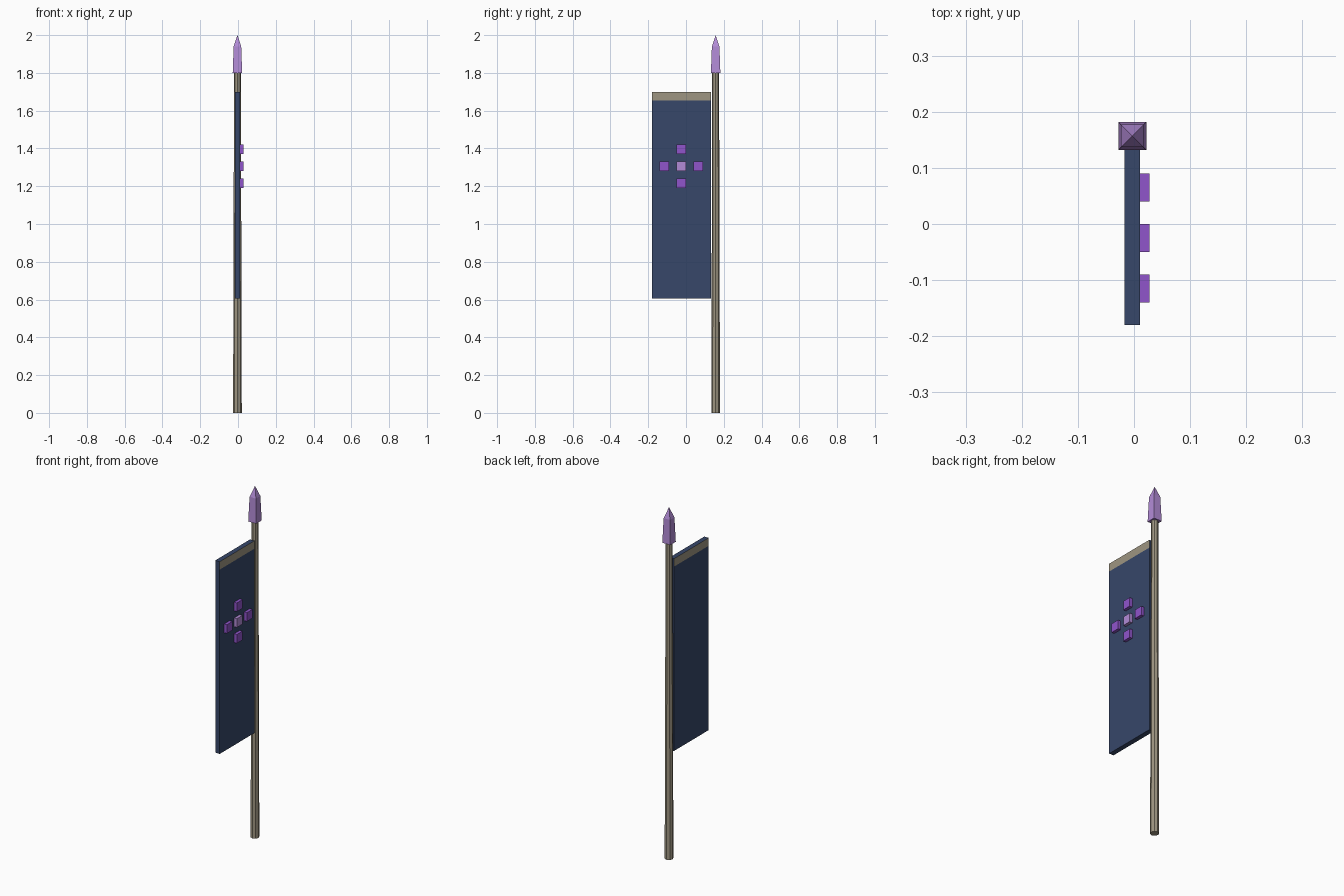
import bpy, bmesh
from mathutils import Matrix, Vector

if "Cube" in bpy.data.objects:
    bpy.data.objects.remove(bpy.data.objects["Cube"], do_unlink=True)


def material(name, color):
    m = bpy.data.materials.new(name)
    m.use_nodes = True
    m.diffuse_color = (*color, 1)
    m.node_tree.nodes["Principled BSDF"].inputs["Base Color"].default_value = (*color, 1)
    return m


tan = material("weathered tan", (0.34, 0.30, 0.22))
navy = material("navy cloth", (0.038, 0.063, 0.142))
purple = material("purple", (0.28, 0.09, 0.60))
lilac = material("lilac", (0.45, 0.26, 0.68))


def finish(name, bm, *mats):
    bmesh.ops.recalc_face_normals(bm, faces=bm.faces)
    mesh = bpy.data.meshes.new(name)
    bm.to_mesh(mesh)
    bm.free()
    for m in mats:
        mesh.materials.append(m)
    obj = bpy.data.objects.new(name, mesh)
    bpy.context.collection.objects.link(obj)
    return obj


def box(lo, hi):
    lo, hi = Vector(lo), Vector(hi)
    bm = bmesh.new()
    bmesh.ops.create_cube(bm, size=1, matrix=Matrix.Translation((lo + hi) / 2)
                          @ Matrix.Diagonal((*(hi - lo), 1)))
    return bm


POLE = Vector((-0.003, 0.157, 0))

# Slightly tapered pole
bm = bmesh.new()
bmesh.ops.create_cone(bm, cap_ends=True, segments=8, radius1=0.023, radius2=0.018,
                      depth=1.82, matrix=Matrix.Translation(POLE + Vector((0, 0, 0.91))))
finish("pole", bm, tan)

# Square spearhead: flared base, narrower shoulder, pointed tip
bm = bmesh.new()
rings = []
for half, z in ((0.025, 1.8), (0.02, 1.94)):
    rings.append([bm.verts.new(POLE + Vector((sx * half, sy * half, z)))
                  for sx, sy in ((-1, -1), (1, -1), (1, 1), (-1, 1))])
tip = bm.verts.new(POLE + Vector((0, 0, 2)))
base, shoulder = rings
bm.faces.new(base)
for i in range(4):
    j = (i + 1) % 4
    bm.faces.new((base[i], base[j], shoulder[j], shoulder[i]))
    bm.faces.new((shoulder[i], shoulder[j], tip))
finish("spearhead", bm, lilac)

# Cloth panel with a tan band along the top of both broad sides
bm = box((-0.017, -0.18, 0.605), (0.011, 0.132, 1.7))
bmesh.ops.bisect_plane(bm, geom=bm.verts[:] + bm.edges[:] + bm.faces[:],
                       plane_co=(0, 0, 1.655), plane_no=(0, 0, 1))
bm.normal_update()
for f in bm.faces:
    if abs(f.normal.x) > 0.9 and f.calc_center_median().z > 1.655:
        f.material_index = 1
finish("banner_cloth", bm, navy, tan)

# Raised emblem: a central block with four around it
blocks = {"center": (0, 0), "top": (0, 1), "bottom": (0, -1), "front": (-1, 0), "back": (1, 0)}
for name, (dy, dz) in blocks.items():
    y, z = -0.025 + 0.09 * dy, 1.305 + 0.09 * dz
    bm = box((0.005, y - 0.025, z - 0.025), (0.028, y + 0.025, z + 0.025))
    finish("emblem_block_" + name, bm, lilac if name == "center" else purple)
